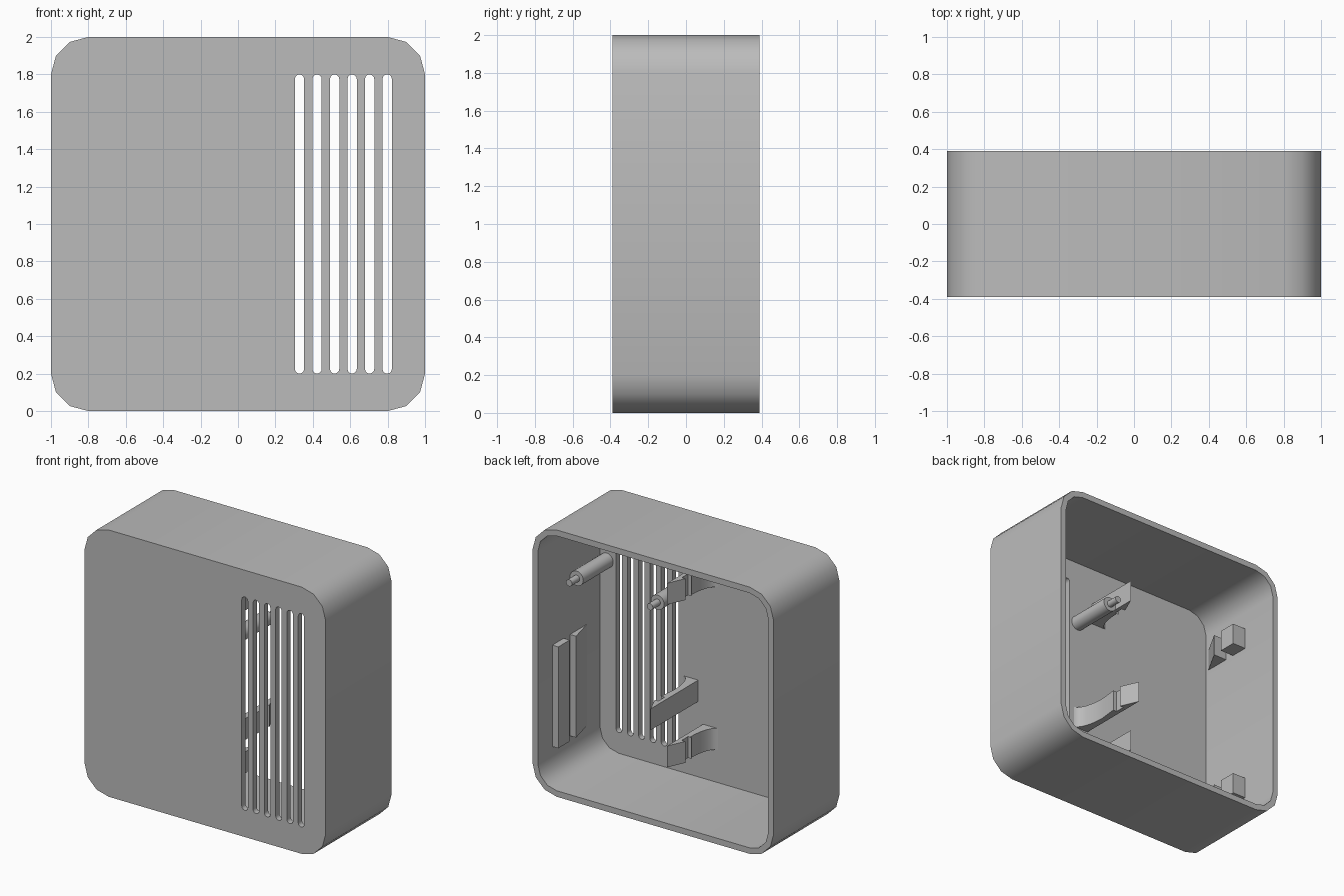
import bpy, bmesh
from math import cos, sin, pi, radians

if "Cube" in bpy.data.objects:
    bpy.data.objects.remove(bpy.data.objects["Cube"])

grey = bpy.data.materials.new("plain grey")
grey.use_nodes = True
grey.diffuse_color = (0.5, 0.5, 0.5, 1)
grey.node_tree.nodes["Principled BSDF"].inputs["Base Color"].default_value = grey.diffuse_color

FRONT, BACK, WALL = -0.39, 0.39, 0.045
FLOOR = FRONT + WALL          # inner face of the front panel
EMBED = 0.02                  # how far parts sink into the shell


def prisms(name, outlines, axis, lo, hi):
    """Extrude 2D outlines along y (points are x, z) or along z (points are x, y)."""
    bm = bmesh.new()
    for pts in outlines:
        place = lambda p, h: (p[0], h, p[1]) if axis == "y" else (p[0], p[1], h)
        ends = [[bm.verts.new(place(p, h)) for p in pts] for h in (lo, hi)]
        for ring in ends:
            bm.faces.new(ring)
        for i in range(len(pts)):
            j = (i + 1) % len(pts)
            bm.faces.new((ends[0][i], ends[0][j], ends[1][j], ends[1][i]))
    bmesh.ops.recalc_face_normals(bm, faces=bm.faces)
    mesh = bpy.data.meshes.new(name)
    bm.to_mesh(mesh)
    bm.free()
    mesh.materials.append(grey)
    ob = bpy.data.objects.new(name, mesh)
    bpy.context.collection.objects.link(ob)
    return ob


def activate(ob):
    bpy.ops.object.select_all(action="DESELECT")
    ob.select_set(True)
    bpy.context.view_layer.objects.active = ob


def smooth(ob):
    activate(ob)
    bpy.ops.object.shade_smooth_by_angle(angle=radians(35))


def rounded(cx, cz, half_w, half_h, r, steps):
    """Rounded rectangle outline."""
    pts = []
    for k, (sx, sz) in enumerate(((1, 1), (-1, 1), (-1, -1), (1, -1))):
        for i in range(steps + 1):
            a = (k + i / steps) * pi / 2
            p = (cx + sx * (half_w - r) + r * cos(a), cz + sz * (half_h - r) + r * sin(a))
            if not pts or abs(p[0] - pts[-1][0]) + abs(p[1] - pts[-1][1]) > 1e-5:
                pts.append(p)
    if abs(pts[0][0] - pts[-1][0]) + abs(pts[0][1] - pts[-1][1]) < 1e-5:
        pts.pop()
    return pts


def cut(ob, cutter):
    cutter.hide_render = True
    mod = ob.modifiers.new("cut", "BOOLEAN")
    mod.operation, mod.solver, mod.object = "DIFFERENCE", "EXACT", cutter
    activate(ob)
    bpy.ops.object.modifier_apply(modifier=mod.name)
    bpy.data.objects.remove(cutter)


# Open-backed shell with ventilation slots
shell = prisms("case_shell", [rounded(0, 1, 1, 1, 0.2, 3)], "y", FRONT, BACK)
inner = 1 - WALL
cut(shell, prisms("cavity_cutter", [rounded(0, 1, inner, inner, 0.2 - WALL, 3)],
                  "y", FLOOR, BACK + 0.2))
slots = [rounded(0.329 + 0.0937 * i, 1, 0.025, 0.8, 0.025, 3) for i in range(6)]
cut(shell, prisms("slot_cutter", slots, "y", FRONT - 0.2, FLOOR + 0.1))
smooth(shell)

# Mounting posts with thin locating pins
for side, x in (("left", 0.9), ("right", 0.23)):
    for part, r, lo, hi in (("post", 0.055, FLOOR - EMBED, 0.01), ("pin", 0.025, 0.0, 0.1)):
        ring = [(x + r * cos(i * pi / 12), 1.465 + r * sin(i * pi / 12)) for i in range(24)]
        smooth(prisms(f"{side}_{part}", [ring], "y", lo, hi))


def clip(name, x, tip, d, z0, z1):
    """Snap clip: flat back at x, hook and flared foot towards direction d."""
    shoulder = tip - 0.21
    pts = [(0, FLOOR - EMBED), (0, tip), (0.06, tip - 0.135), (0.03, tip - 0.135),
           (0.03, shoulder), (0.06, shoulder)]
    rx, ry = 0.08, min(0.22, shoulder - FLOOR)
    for i in range(7):
        a = i * pi / 12
        pts.append((0.045 + rx * (1 - cos(a)), FLOOR + ry * (1 - sin(a))))
    pts.append((0.125, FLOOR - EMBED))
    smooth(prisms(name, [[(x + d * px, py) for px, py in pts]], "z", z0, z1))


def wall_rest(name, d, depth, tip, taper, z0, z1):
    """Block and tapered rib on a side wall, with a board groove between them."""
    a, b = inner - depth, inner + EMBED
    block = [(a, tip - 0.135), (a, tip), (b, tip), (b, tip - 0.135)]
    rib = [(a, tip - 0.21), (b, tip - 0.21), (b, taper), (inner, taper)]
    prisms(name, [[(d * px, py) for px, py in o] for o in (block, rib)], "z", z0, z1)


# Board holders: upper and lower pair on the right, one wide pair on the left
for level, z in (("upper", 1.51), ("lower", 0.29)):
    clip(f"{level}_clip", 0.1, 0.085, -1, z, z + 0.16)
    wall_rest(f"{level}_wall_rest", -1, 0.11, 0.085, -0.32, z, z + 0.16)
clip("middle_clip", 0.14, 0.22, 1, 0.61, 0.77)
wall_rest("left_wall_rest", 1, 0.05, 0.22, -0.19, 0.27, 1.03)
